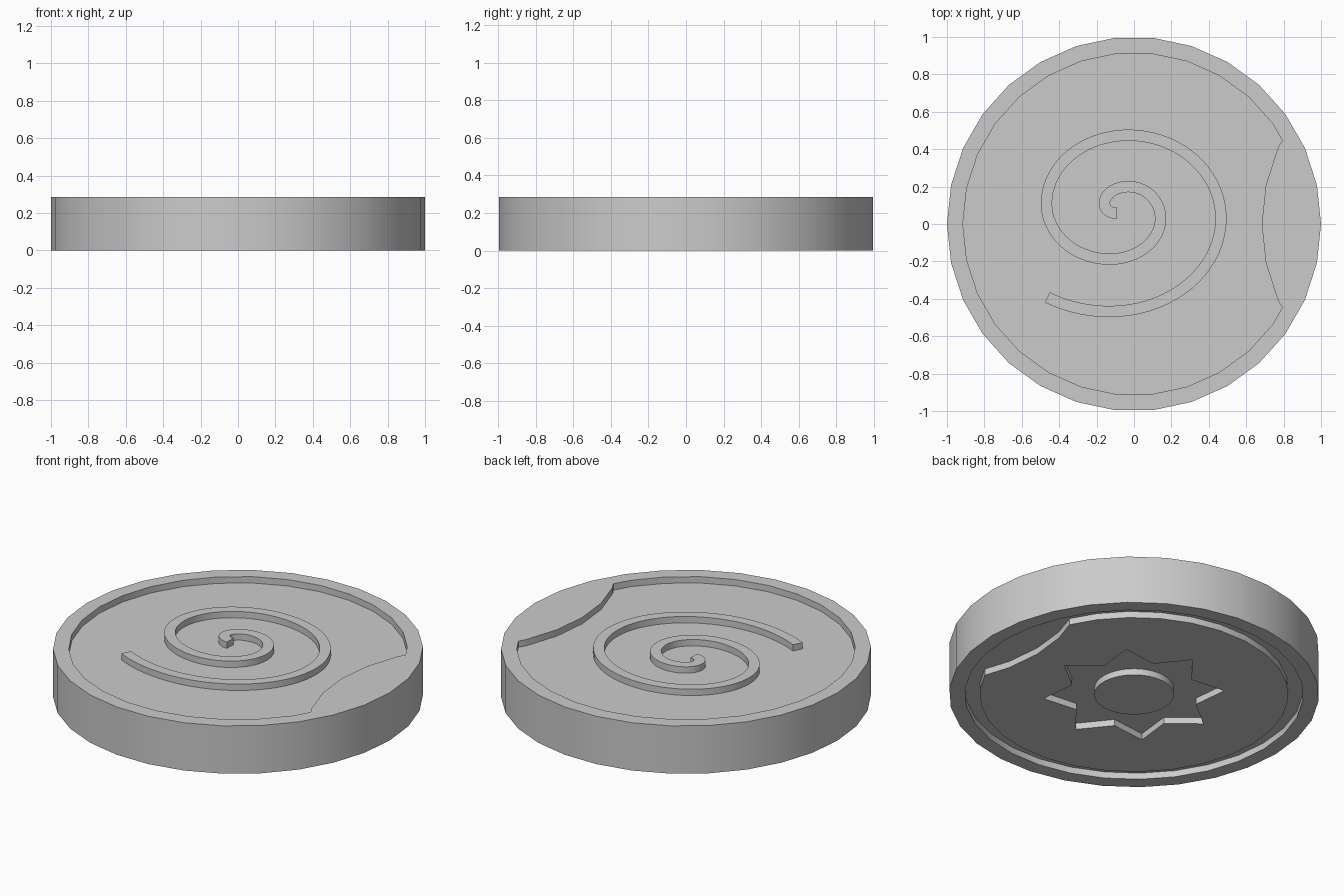
import bpy, bmesh, math
from mathutils import Vector

cube = bpy.data.objects.get("Cube")
if cube:
    bpy.data.objects.remove(cube, do_unlink=True)

HEIGHT = 0.285
DEPTH = 0.038      # depth of every recess
RIM = 0.915        # inner radius of the rim
PLUG = 0.835       # radius of the raised plate underneath
NOTCH_X = 1.683    # centre of the disc that bites into the outline

grey = bpy.data.materials.new("matte_grey")
grey.use_nodes = True
grey.diffuse_color = (0.6, 0.6, 0.6, 1)
grey.node_tree.nodes["Principled BSDF"].inputs["Base Color"].default_value = (0.6, 0.6, 0.6, 1)


def ring(radii, count, cx=0.0):
    """Points round a circle; radii repeat in turn, so two of them give a star."""
    return [(cx + radii[i % len(radii)] * math.cos(math.tau * i / count),
             radii[i % len(radii)] * math.sin(math.tau * i / count))
            for i in range(count)]


def prism(name, outline, z0, z1):
    """Upright solid with the given flat outline."""
    bm = bmesh.new()
    face = bm.faces.new([bm.verts.new((x, y, z0)) for x, y in outline])
    grown = bmesh.ops.extrude_face_region(bm, geom=[face])["geom"]
    top = [v for v in grown if isinstance(v, bmesh.types.BMVert)]
    bmesh.ops.translate(bm, verts=top, vec=(0, 0, z1 - z0))
    bmesh.ops.recalc_face_normals(bm, faces=bm.faces)
    mesh = bpy.data.meshes.new(name)
    bm.to_mesh(mesh)
    bm.free()
    mesh.materials.append(grey)
    obj = bpy.data.objects.new(name, mesh)
    bpy.context.collection.objects.link(obj)
    return obj


def activate(obj):
    bpy.ops.object.select_all(action="DESELECT")
    obj.select_set(True)
    bpy.context.view_layer.objects.active = obj


def cut(obj, cutter):
    """Subtract the cutter for good and remove it."""
    mod = obj.modifiers.new("cut", "BOOLEAN")
    mod.operation = "DIFFERENCE"
    mod.solver = "EXACT"
    mod.object = cutter
    activate(obj)
    bpy.ops.object.modifier_apply(modifier=mod.name)
    bpy.data.objects.remove(cutter, do_unlink=True)


def notch_disc():
    return prism("notch_cutter", ring([1], 30, NOTCH_X), -0.5, 0.8)


# Coin body
coin = prism("coin_body", ring([1], 30), 0, HEIGHT)

# Upper recess, with a bite on one side
recess = prism("recess_cutter", ring([RIM], 30), HEIGHT - DEPTH, HEIGHT + 0.1)
cut(recess, notch_disc())
cut(coin, recess)

# Lower groove, leaving the matching notched plate standing
groove = prism("groove_cutter", ring([RIM], 30), -0.1, DEPTH)
plate = prism("plate_cutter", ring([PLUG], 30), -0.2, 0.2)
cut(plate, notch_disc())
cut(groove, plate)
cut(coin, groove)

# Eight-pointed star recess with a round hub in its middle
star = prism("star_cutter", ring([0.49, 0.35], 16), -0.1, DEPTH)
cut(star, prism("hub_cutter", ring([0.215], 48), -0.2, 0.2))
cut(coin, star)

# Spiral centre line: quarter ellipses joining its outermost points
turns = [(-0.092, 0.057), (-0.158, 0.11), (-0.03, 0.2), (0.142, 0.03),
         (-0.13, -0.188), (-0.468, 0.11), (-0.03, 0.475), (0.465, 0.03),
         (-0.13, -0.468), (-0.803, 0.11)]
STEPS = 18
path = []
for i, (a, b) in enumerate(zip(turns, turns[1:])):
    a, b = Vector(a), Vector(b)
    centre = Vector((a.x, b.y)) if i % 2 == 0 else Vector((b.x, a.y))
    last = i == len(turns) - 2
    sweep = math.radians(29.7) if last else math.pi / 2
    for s in range(STEPS + 1 if last else STEPS):
        t = sweep * s / STEPS
        path.append(centre + (a - centre) * math.cos(t) + (b - centre) * math.sin(t))

# Raised spiral ridge
left, right = [], []
for i, p in enumerate(path):
    along = (path[min(i + 1, len(path) - 1)] - path[max(i - 1, 0)]).normalized()
    side = Vector((-along.y, along.x)) * 0.03
    left.append(tuple(p + side))
    right.append(tuple(p - side))
spiral = prism("spiral_ridge", left + right[::-1], HEIGHT - DEPTH - 0.02, HEIGHT)

for obj in (coin, spiral):
    activate(obj)
    bpy.ops.object.shade_smooth_by_angle(angle=math.radians(30))
